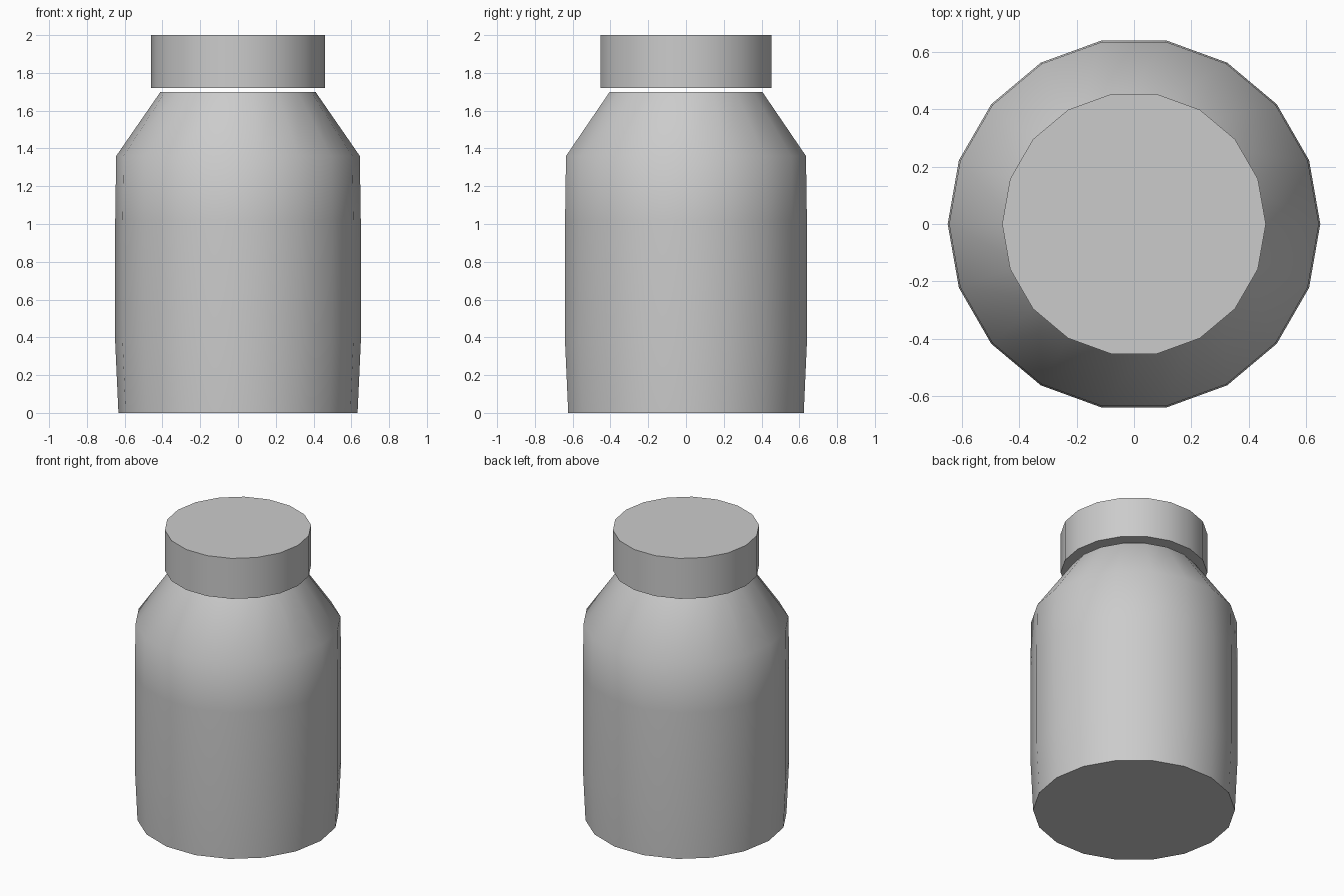
import bpy, bmesh
from math import cos, sin, tau, radians

if "Cube" in bpy.data.objects:
    bpy.data.objects.remove(bpy.data.objects["Cube"])

SIDES = 18


def lathe(name, profile):
    """Closed solid of revolution from (radius, height) points, bottom to top."""
    bm = bmesh.new()
    rings = [[bm.verts.new((r * cos(tau * i / SIDES), r * sin(tau * i / SIDES), z))
              for i in range(SIDES)] for r, z in profile]
    for low, high in zip(rings, rings[1:]):
        for i in range(SIDES):
            j = (i + 1) % SIDES
            bm.faces.new((low[i], low[j], high[j], high[i]))
    bm.faces.new(rings[0][::-1])
    bm.faces.new(rings[-1])
    mesh = bpy.data.meshes.new(name)
    bm.to_mesh(mesh)
    bm.free()
    obj = bpy.data.objects.new(name, mesh)
    bpy.context.collection.objects.link(obj)
    bpy.ops.object.select_all(action='DESELECT')
    obj.select_set(True)
    bpy.context.view_layer.objects.active = obj
    bpy.ops.object.shade_smooth_by_angle(angle=radians(50))
    return obj


# Bottle with a slightly bulging wall and sloped shoulder
lathe("bottle_body", [(0.633, 0), (0.65, 0.37), (0.65, 1.02), (0.645, 1.36), (0.41, 1.70)])

# Lid, floating just above the shoulder
lathe("bottle_cap", [(0.46, 1.72), (0.46, 2.0)])
